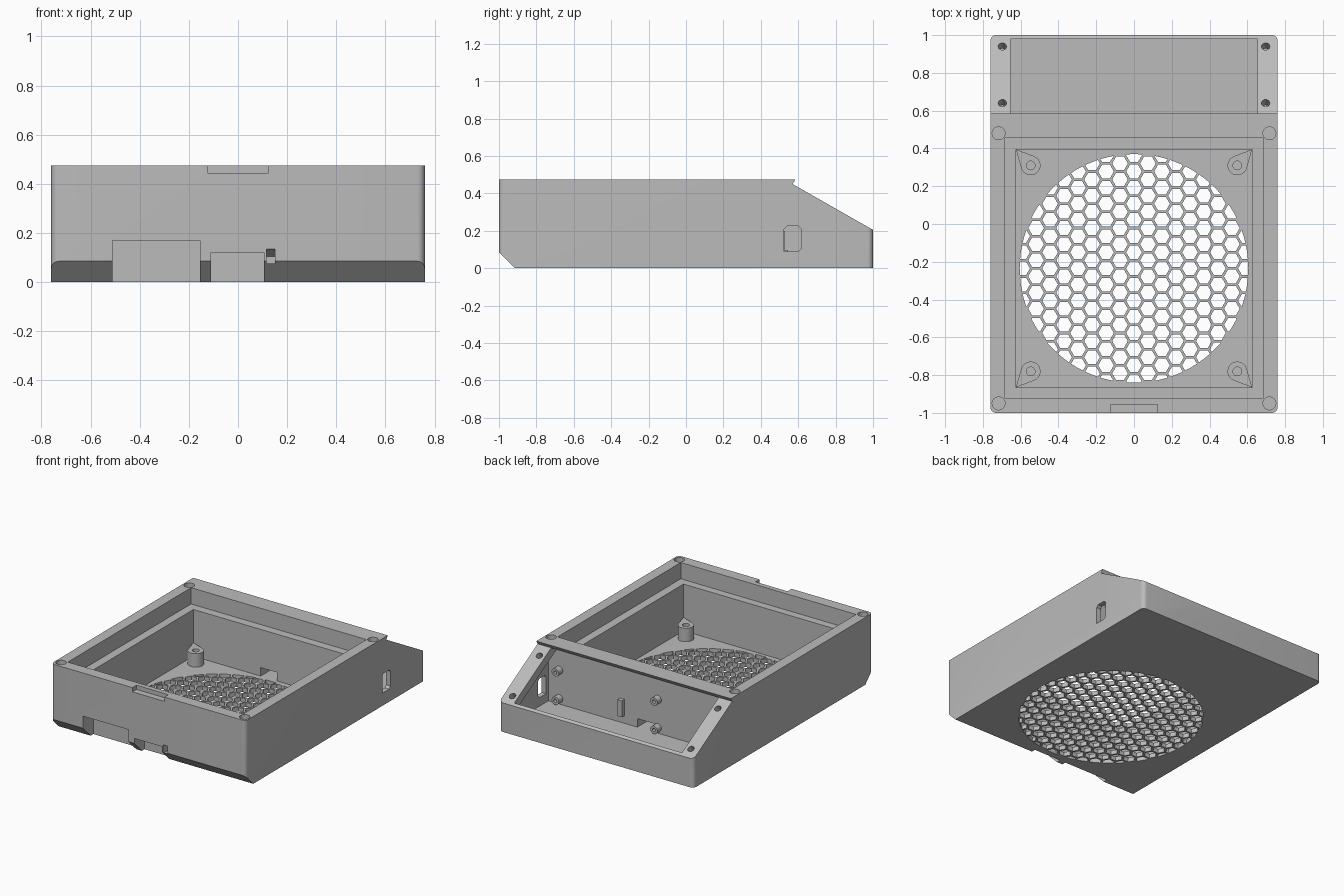
import bpy, bmesh, math
from mathutils import Vector

cube = bpy.data.objects.get("Cube")
if cube:
    bpy.data.objects.remove(cube)

grey = bpy.data.materials.new("matte_grey")
grey.use_nodes = True
grey.diffuse_color = (0.5, 0.5, 0.5, 1)
grey.node_tree.nodes["Principled BSDF"].inputs["Base Color"].default_value = (0.5, 0.5, 0.5, 1)


def prism(name, rings, extrude):
    """Extrude one or more closed outlines along a vector."""
    bm = bmesh.new()
    faces = [bm.faces.new([bm.verts.new(p) for p in ring]) for ring in rings]
    geom = bmesh.ops.extrude_face_region(bm, geom=faces, use_keep_orig=True)["geom"]
    moved = [g for g in geom if isinstance(g, bmesh.types.BMVert)]
    bmesh.ops.translate(bm, verts=moved, vec=extrude)
    bmesh.ops.recalc_face_normals(bm, faces=bm.faces)
    mesh = bpy.data.meshes.new(name)
    bm.to_mesh(mesh)
    bm.free()
    mesh.materials.append(grey)
    obj = bpy.data.objects.new(name, mesh)
    bpy.context.collection.objects.link(obj)
    return obj


def side_prism(name, profile, x0, x1):
    return prism(name, [[(x0, y, z) for y, z in profile]], (x1 - x0, 0, 0))


def box(name, x0, x1, y0, y1, z0, z1):
    return side_prism(name, [(y0, z0), (y1, z0), (y1, z1), (y0, z1)], x0, x1)


def circle(cx, cy, z, r, n, start=0.0):
    return [(cx + r * math.cos(start + math.tau * i / n),
             cy + r * math.sin(start + math.tau * i / n), z) for i in range(n)]


def rod(name, base, axis, r, n=24):
    """Cylinder from a base point along an axis vector."""
    axis = Vector(axis)
    turn = Vector((0, 0, 1)).rotation_difference(axis)
    ring = [Vector(base) + turn @ Vector(p) for p in circle(0, 0, 0, r, n)]
    return prism(name, [ring], axis)


def combine(target, tool, operation="DIFFERENCE"):
    mod = target.modifiers.new("cut", "BOOLEAN")
    mod.operation, mod.solver, mod.object = operation, "EXACT", tool
    bpy.context.view_layer.objects.active = target
    bpy.ops.object.modifier_apply(modifier=mod.name)
    bpy.data.objects.remove(tool)


def smooth(obj):
    bpy.ops.object.select_all(action="DESELECT")
    obj.select_set(True)
    bpy.context.view_layer.objects.active = obj
    bpy.ops.object.shade_smooth_by_angle(angle=math.radians(30))


FLOOR = 0.03
W = 0.76

# Housing: side profile trimmed to rounded vertical corners
housing = side_prism("housing", [(-1, 0.085), (-0.915, 0), (1, 0), (1, 0.205),
                                 (0.57, 0.45), (0.585, 0.475), (-1, 0.475)], -W, W)
r = 0.03
outline = []
for k, (sx, sy) in enumerate([(1, 1), (-1, 1), (-1, -1), (1, -1)]):
    for i in range(7):
        a = math.pi / 2 * (k + i / 6)
        outline.append((sx * (W - r) + r * math.cos(a), sy * (1 - r) + r * math.sin(a), -0.1))
combine(housing, prism("corner_trim", [outline], (0, 0, 1)), "INTERSECT")

# Main well with a stepped ledge
combine(housing, box("upper_recess", -0.685, 0.685, -0.92, 0.455, 0.36, 0.6))
combine(housing, box("well", -0.625, 0.625, -0.865, 0.395, FLOOR, 0.5))

# Rear bay: wide chamber beneath a sloping frame
combine(housing, side_prism("bay_chamber", [(0.5, FLOOR), (0.98, FLOOR), (0.98, 0.146), (0.5, 0.42)],
                            -0.725, 0.725))
combine(housing, side_prism("bay_opening", [(0.5, FLOOR), (0.98, FLOOR), (0.98, 0.24),
                                            (0.575, 0.449), (0.5, 0.43)], -0.655, 0.655))

# Cable gap, side slot, top notch and front connector pockets
combine(housing, box("cable_gap", -0.1, 0.03, 0.35, 0.55, FLOOR, 0.09))
combine(housing, side_prism("side_slot", [(0.525, 0.09), (0.6, 0.09), (0.615, 0.105), (0.615, 0.21),
                                          (0.6, 0.225), (0.54, 0.225), (0.525, 0.21)], 0.7, 0.9))
combine(housing, box("finger_notch", -0.125, 0.125, -1.1, -0.955, 0.445, 0.6))
combine(housing, box("large_pocket", -0.51, -0.155, -1.1, -0.885, -0.1, 0.17))
combine(housing, box("small_pocket", -0.11, 0.105, -1.1, -0.885, -0.1, 0.12))
combine(housing, side_prism("tiny_pocket", [(-1.1, 0.075), (-0.94, 0.075), (-0.94, 0.105),
                                            (-1, 0.135), (-1.1, 0.135)], 0.115, 0.15))

# Corner sockets on the rim and screw holes in the sloping frame
slope = Vector((0, 0.495, 0.869))
for s in (-1, 1):
    for y in (-0.95, 0.48):
        combine(housing, rod("corner_socket", (s * 0.717, y, 0.435), (0, 0, 0.1), 0.034))
    for y in (0.64, 0.94):
        top = Vector((s * 0.697, y, 0.205 + (1 - y) * 0.57))
        combine(housing, rod("frame_hole", top - slope * 0.09, slope * 0.13, 0.022))

# Honeycomb grille, clipped to a circle
pitch, gx, gy, radius = 0.0855, 0.0, -0.235, 0.605
hexes = []
for col in range(-9, 10):
    for row in range(-9, 10):
        x = gx + col * pitch * math.sqrt(3) / 2
        y = gy + (row + 0.5 * (col % 2)) * pitch
        if math.hypot(x - gx, y - gy) < radius + 0.025:
            hexes.append(circle(x, y, -0.05, 0.0415, 6))
honeycomb = prism("honeycomb", hexes, (0, 0, 0.15))
combine(honeycomb, rod("grille_limit", (gx, gy, -0.04), (0, 0, 0.12), radius, 96), "INTERSECT")
combine(housing, honeycomb)
smooth(housing)

# Teardrop screw posts in the well corners
for sx in (-1, 1):
    for cy, corner_y in ((0.31, 0.395), (-0.78, -0.865)):
        cx = sx * 0.547
        corner = Vector((sx * 0.625, corner_y))
        d = corner - Vector((cx, cy))
        aim, half = math.atan2(d.y, d.x), math.acos(0.052 / d.length)
        ring = [(corner.x, corner.y, FLOOR - 0.005)]
        for i in range(17):
            a = aim + half + (math.tau - 2 * half) * i / 16
            ring.append((cx + 0.052 * math.cos(a), cy + 0.052 * math.sin(a), FLOOR - 0.005))
        post = prism("screw_post", [ring], (0, 0, 0.1))
        combine(post, rod("post_hole", (cx, cy, 0.04), (0, 0, 0.2), 0.023))
        smooth(post)

# Board pegs and locating rib on the bay wall
for x in (-0.13, 0.64):
    for z in (0.07, 0.27):
        peg = rod("board_peg", (x, 0.495, z), (0, 0.05, 0), 0.028)
        combine(peg, rod("peg_hole", (x, 0.51, z), (0, 0.1, 0), 0.012))
        smooth(peg)
box("locating_rib", 0.13, 0.165, 0.495, 0.53, 0.085, 0.2)
